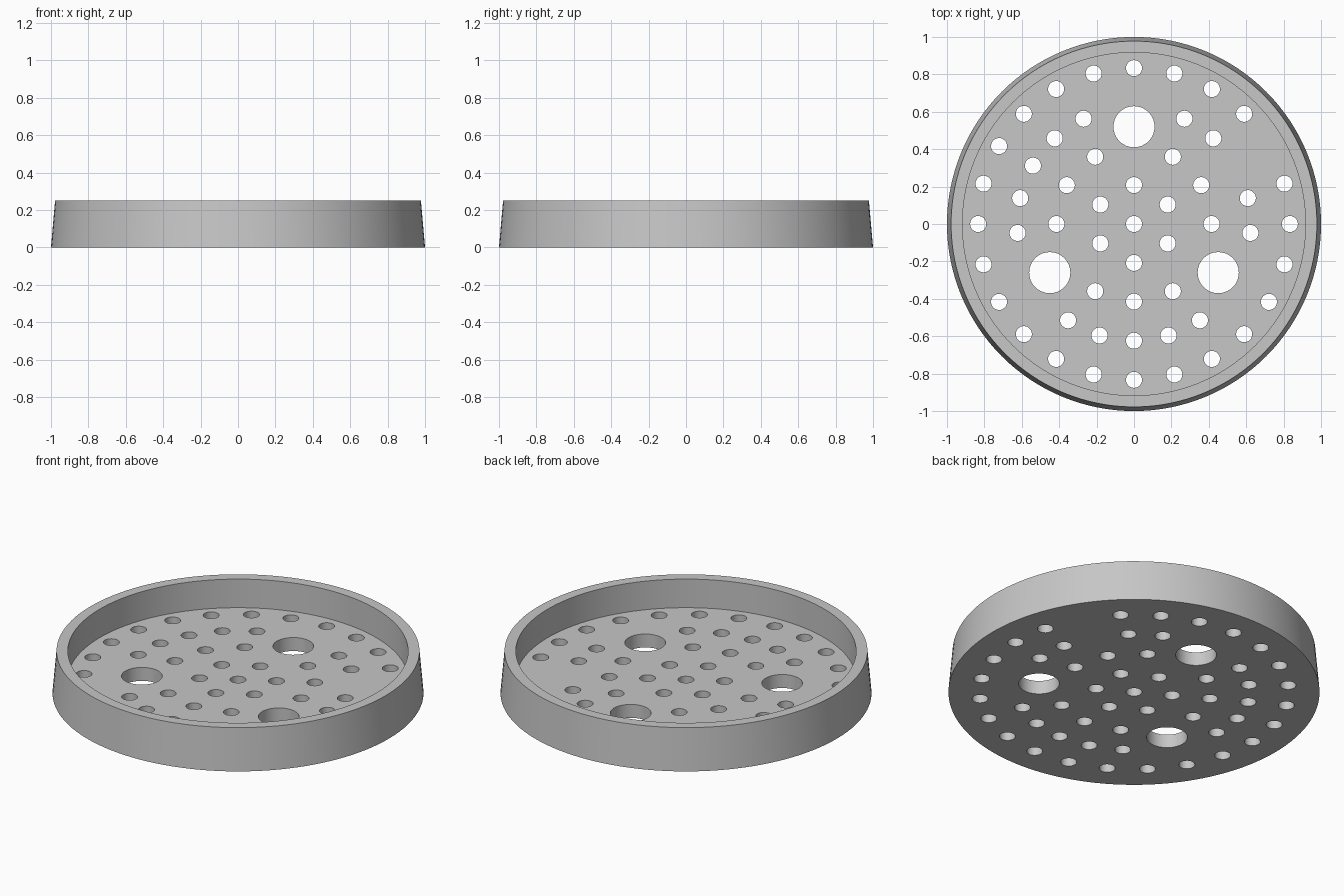
import bpy, bmesh
from math import cos, sin, radians, pi
from mathutils import Matrix, Vector

cube = bpy.data.objects.get("Cube")
if cube:
    bpy.data.objects.remove(cube, do_unlink=True)

SEGMENTS = 128
FLOOR = 0.08

grey = bpy.data.materials.new("plain grey")
grey.use_nodes = True
colour = (0.57, 0.57, 0.57, 1)
grey.diffuse_color = colour
grey.node_tree.nodes["Principled BSDF"].inputs["Base Color"].default_value = colour


def make_object(name, bm):
    mesh = bpy.data.meshes.new(name)
    bmesh.ops.recalc_face_normals(bm, faces=bm.faces)
    bm.to_mesh(mesh)
    bm.free()
    mesh.materials.append(grey)
    obj = bpy.data.objects.new(name, mesh)
    bpy.context.collection.objects.link(obj)
    return obj


# Dish: tapered outer wall, flat rim, straight inner wall, flat floor
bm = bmesh.new()
profile = [(1, 0), (0.978, 0.25), (0.917, 0.25), (0.917, FLOOR)]
rings = [[bm.verts.new((r * cos(2 * pi * i / SEGMENTS), r * sin(2 * pi * i / SEGMENTS), z))
          for i in range(SEGMENTS)] for r, z in profile]
for low, high in zip(rings, rings[1:]):
    for i in range(SEGMENTS):
        j = (i + 1) % SEGMENTS
        bm.faces.new((low[i], low[j], high[j], high[i]))
bm.faces.new(rings[0])
bm.faces.new(rings[-1])
dish = make_object("drain_dish", bm)

# Hole layout: (ring radius, angles in degrees, hole radius)
SMALL, LARGE = 0.043, 0.11
large_angles = (90, 210, 330)
layout = [
    (0, [0], SMALL),
    (0.208, range(30, 390, 60), SMALL),
    (0.415, [a for a in range(0, 360, 30) if a not in large_angles], SMALL),
    (0.624, [c + 17.2 * k for c in (30, 150, 270) for k in range(-2, 3)
             if (c, k) != (30, 0)], SMALL),
    (0.833, [a for a in range(0, 360, 15) if a != 30], SMALL),
    (0.52, large_angles, LARGE),
]

# Cutter made of one cylinder per hole
bm = bmesh.new()
for ring, angles, radius in layout:
    for a in map(radians, angles):
        place = Matrix.Translation(Vector((ring * cos(a), ring * sin(a), FLOOR / 2)))
        bmesh.ops.create_cone(bm, cap_ends=True, segments=32, radius1=radius,
                              radius2=radius, depth=FLOOR * 2, matrix=place)
cutter = make_object("hole_cutter", bm)
cutter.hide_render = True

# Punch the holes, then drop the cutter
bpy.ops.object.select_all(action='DESELECT')
dish.select_set(True)
bpy.context.view_layer.objects.active = dish
punch = dish.modifiers.new("holes", 'BOOLEAN')
punch.operation = 'DIFFERENCE'
punch.solver = 'EXACT'
punch.object = cutter
bpy.ops.object.modifier_apply(modifier=punch.name)
bpy.data.objects.remove(cutter, do_unlink=True)
bpy.ops.object.shade_smooth_by_angle(angle=radians(30))
